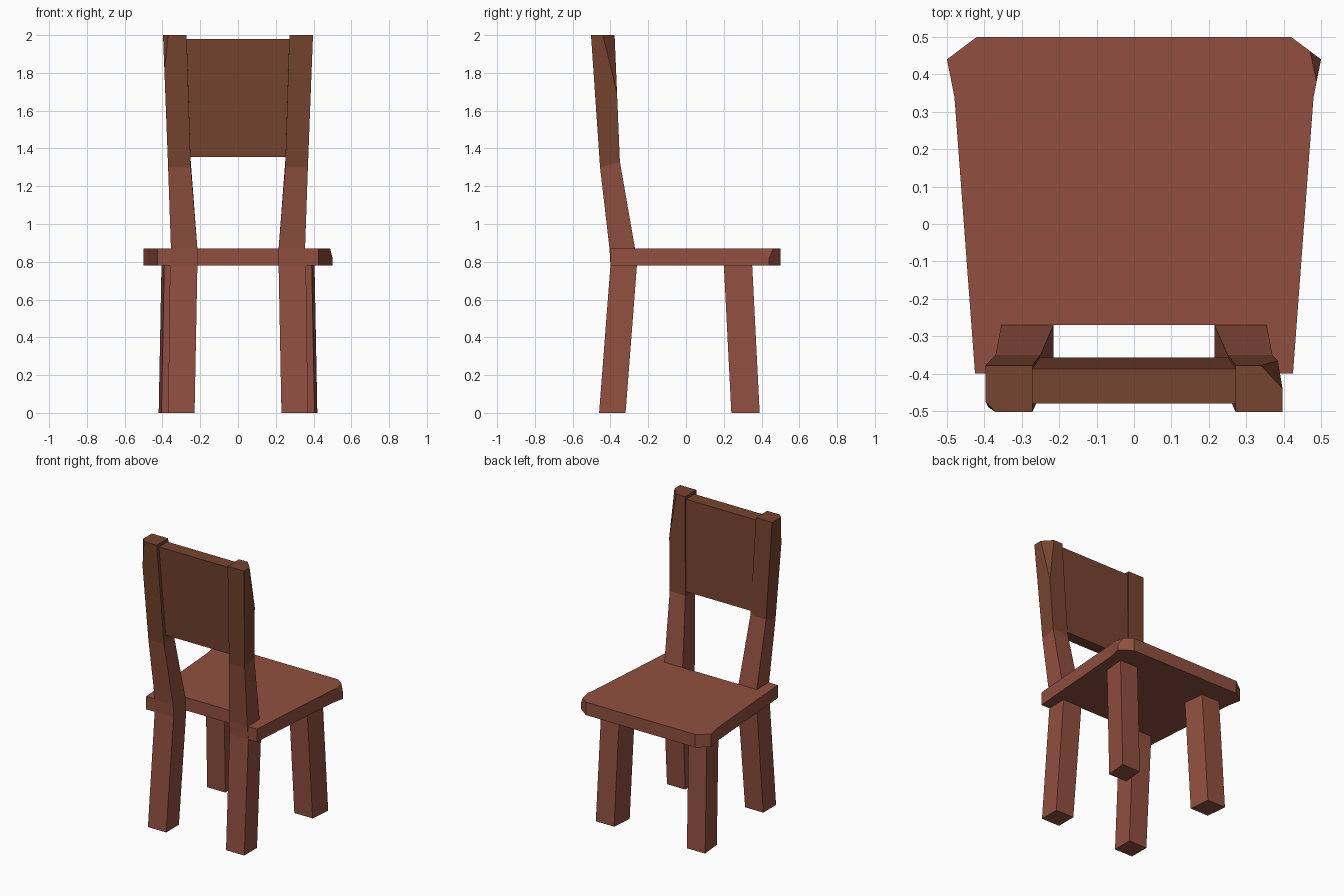
import bpy, bmesh
from mathutils import Vector

if "Cube" in bpy.data.objects:
    bpy.data.objects.remove(bpy.data.objects["Cube"])


def material(name, colour):
    m = bpy.data.materials.new(name)
    m.diffuse_color = (*colour, 1)
    m.use_nodes = True
    m.node_tree.nodes["Principled BSDF"].inputs["Base Color"].default_value = m.diffuse_color
    return m


RED = material("red brown wood", (0.283, 0.078, 0.051))
BROWN = material("dark brown wood", (0.183, 0.058, 0.029))


def loft(name, rings, mats, split=None, chips=()):
    """Skin rings of points from bottom to top; faces above split use the second material."""
    bm = bmesh.new()
    loops = [[bm.verts.new(p) for p in ring] for ring in rings]
    n = len(loops[0])
    bm.faces.new(loops[0])
    bm.faces.new(loops[-1])
    for a, b in zip(loops, loops[1:]):
        for i in range(n):
            j = (i + 1) % n
            bm.faces.new((a[i], a[j], b[j], b[i]))
    bmesh.ops.recalc_face_normals(bm, faces=bm.faces)
    # chipped corners: cut along a plane through three points, away from the centre
    centre = sum((v.co for v in bm.verts), Vector()) / len(bm.verts)
    for pts in chips:
        a, b, c = map(Vector, pts)
        no = (b - a).cross(c - a).normalized()
        if no.dot(centre - a) > 0:
            no = -no
        cut = bmesh.ops.bisect_plane(bm, geom=bm.verts[:] + bm.edges[:] + bm.faces[:],
                                     plane_co=a, plane_no=no, clear_outer=True)
        edges = [e for e in cut["geom_cut"] if isinstance(e, bmesh.types.BMEdge)]
        bmesh.ops.edgeloop_fill(bm, edges=edges)
    bmesh.ops.recalc_face_normals(bm, faces=bm.faces)
    for f in bm.faces:
        if split and f.calc_center_median().z > split:
            f.material_index = 1
    mesh = bpy.data.meshes.new(name)
    bm.to_mesh(mesh)
    bm.free()
    for m in mats:
        mesh.materials.append(m)
    ob = bpy.data.objects.new(name, mesh)
    bpy.context.collection.objects.link(ob)
    return ob


# Seat: tapered board, clipped front corners, notch between the back posts
half = [(0.215, -0.27), (0.215, -0.40), (0.425, -0.40), (0.48, 0.34), (0.50, 0.44), (0.42, 0.50)]
outline = half + [(-x, y) for x, y in reversed(half)]
loft("seat", [[(x, y, z) for x, y in outline] for z in (0.78, 0.87)], [RED],
     chips=[((0.47, 0.465, 0.87), (0.488, 0.38, 0.87), (0.50, 0.44, 0.82))])

# Back posts: (z back, z front, x inner, x outer, y back, y front)
post = [(0, 0, 0.23, 0.37, -0.46, -0.32),
        (0.78, 0.78, 0.215, 0.36, -0.40, -0.26),
        (0.87, 0.87, 0.215, 0.355, -0.405, -0.27),
        (1.30, 1.33, 0.25, 0.37, -0.455, -0.35),
        (2.0, 2.0, 0.272, 0.397, -0.503, -0.378)]
post_chips = {1: [((0.34, -0.378, 2), (0.397, -0.44, 2), (0.384, -0.366, 1.7))],
              -1: [((-0.397, -0.475, 2), (-0.37, -0.503, 2), (-0.389, -0.49, 1.82))]}

# Front legs: (z, inner x, outer x, y near back, y near front)
leg = [(0, 0.265, 0.405, 0.24, 0.39), (0.79, 0.25, 0.39, 0.20, 0.35)]

for s, side in ((1, "right"), (-1, "left")):
    loft("back_post_" + side,
         [[(s * xi, yb, zb), (s * xo, yb, zb), (s * xo, yf, zf), (s * xi, yf, zf)]
          for zb, zf, xi, xo, yb, yf in post], [RED, BROWN], 1.30, post_chips[s])
    loft("front_leg_" + side,
         [[(s * xi, yb, z), (s * xo, yb, z), (s * (xo + 0.015), yf, z), (s * (xi + 0.015), yf, z)]
          for z, xi, xo, yb, yf in leg], [RED])

# Backrest panel: leans back with the posts
loft("backrest_panel",
     [[(-w, yb, z), (w, yb, z), (w, yf, z), (-w, yf, z)]
      for z, w, yb, yf in ((1.355, 0.27, -0.435, -0.357), (1.98, 0.29, -0.48, -0.387))], [BROWN])
